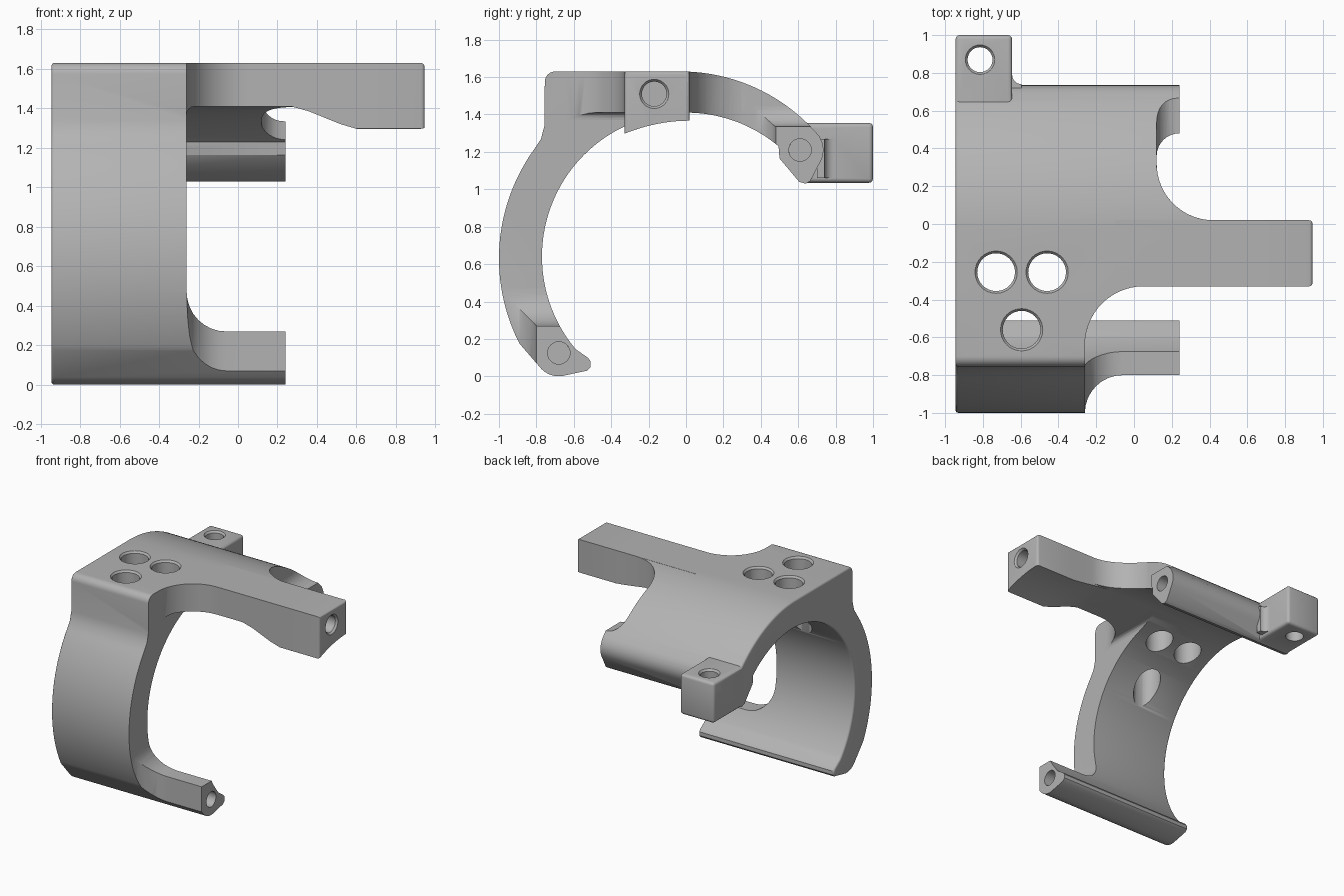
import bpy, bmesh
from math import cos, sin, radians
from mathutils import Vector

old = bpy.data.objects.get("Cube")
if old:
    bpy.data.objects.remove(old, do_unlink=True)

grey = bpy.data.materials.new("plain grey")
grey.use_nodes = True
COLOUR = (0.45, 0.45, 0.45, 1)
grey.diffuse_color = COLOUR
grey.node_tree.nodes["Principled BSDF"].inputs["Base Color"].default_value = COLOUR


def arc(u, v, r, start, end, steps=8):
    """Points on a circle from start to end, in degrees."""
    angles = [radians(start + (end - start) * i / steps) for i in range(steps + 1)]
    return [(u + r * cos(a), v + r * sin(a)) for a in angles]


def finish(name, bm):
    bmesh.ops.recalc_face_normals(bm, faces=bm.faces)
    mesh = bpy.data.meshes.new(name)
    bm.to_mesh(mesh)
    bm.free()
    mesh.materials.append(grey)
    obj = bpy.data.objects.new(name, mesh)
    bpy.context.collection.objects.link(obj)
    return obj


def loft(name, sections):
    """Skin matching closed sections and cap both ends."""
    bm = bmesh.new()
    rings = [[bm.verts.new(p) for p in s] for s in sections]
    for a, b in zip(rings, rings[1:]):
        for i in range(len(a)):
            j = (i + 1) % len(a)
            bm.faces.new((a[i], a[j], b[j], b[i]))
    bm.faces.new(rings[0])
    bm.faces.new(rings[-1])
    return finish(name, bm)


def prism(name, axis, outline, lo, hi):
    place = {"x": lambda u, v, d: (d, u, v),
             "y": lambda u, v, d: (u, d, v),
             "z": lambda u, v, d: (u, v, d)}[axis]
    return loft(name, [[place(u, v, d) for u, v in outline] for d in (lo, hi)])


def box(u0, u1, v0, v1):
    return [(u0, v0), (u1, v0), (u1, v1), (u0, v1)]


def bevel(obj, width, rule):
    """Round the edges chosen by a rule on their two ends."""
    bm = bmesh.new()
    bm.from_mesh(obj.data)
    edges = [e for e in bm.edges if rule(e.verts[0].co, e.verts[1].co)]
    bmesh.ops.bevel(bm, geom=edges, offset=width, segments=3, profile=0.5, affect="EDGES")
    bm.to_mesh(obj.data)
    bm.free()


def combine(target, other, operation):
    mod = target.modifiers.new(other.name, "BOOLEAN")
    mod.operation, mod.solver, mod.object = operation, "EXACT", other
    bpy.context.view_layer.objects.active = target
    bpy.ops.object.modifier_apply(modifier=mod.name)
    bpy.data.objects.remove(other, do_unlink=True)


# Curved bracket: side profile with a thick rail at each end
profile = arc(-.68, .13, .13, 275, 225, 5)
profile += arc(0, .63, 1, 207, 144, 40)
profile += [(-.775, 1.27), (-.757, 1.34)]
profile += arc(-.70, 1.575, .055, 180, 90, 6)
profile += arc(-.03, .66, .97, 90, 40, 32)
profile += arc(.61, 1.21, .125, 20, -30, 5)
profile += [(.665, 1.045), (.64, 1.03), (.605, 1.04), (.50, 1.165)]
profile += arc(0, .64, .77, 50, 220, 90)
profile += [(-.525, .10), (-.51, .08), (-.51, .05), (-.53, .03)]
bracket = prism("curved_bracket", "x", profile, -.945, .42)
bevel(bracket, .015, lambda a, b: a.x < -.94 and b.x < -.94)

# Openings that leave the strap, the rails and the root of the arm
window = [(.6, 1.41), (.6, .27)] + arc(-.06, .47, .2, 270, 180) + arc(-.22, 1.37, .04, 180, 90, 4)
combine(bracket, prism("front_window", "y", window, -1.3, 0), "DIFFERENCE")
corner = [(.6, -1.2), (-.26, -1.2)] + arc(.05, -.64, .31, 180, 90, 14) + [(.6, -.33)]
combine(bracket, prism("front_corner", "z", corner, 1, 1.8), "DIFFERENCE")
scallop = arc(.42, .32, .3, 270, 180, 16) + arc(.24, .36, .12, 180, 90) + [(.24, 1.2), (.6, 1.2), (.6, .02)]
combine(bracket, prism("side_scallop", "z", scallop, .8, 1.8), "DIFFERENCE")
shoulder = arc(.23, 1.445, .11, 180, 270) + [(.6, 1.335), (.6, 1.8), (.12, 1.8)]
combine(bracket, prism("upper_shoulder", "y", shoulder, .3, 1.2), "DIFFERENCE")
rail_side = [(.6, -1.2), (-.26, -1.2)] + arc(-.06, -1, .2, 180, 90) + [(.6, -.8)]
combine(bracket, prism("lower_rail_side", "z", rail_side, -.2, .6), "DIFFERENCE")
combine(bracket, prism("lower_rail_end", "x", box(-1.2, -.3, -.2, .4), .24, .6), "DIFFERENCE")

# Side arm with a deeper, hollowed end
sections = []
for x, bottom, hollow in ((-.1, 1.41, 0), (.27, 1.41, 0), (.36, 1.385, .2), (.52, 1.32, .8),
                          (.60, 1.297, 1), (.945, 1.297, 1)):
    under = [(-.33 + .35 * i / 10, bottom + hollow * .07 * (1 - (1 - i / 10) ** 2)) for i in range(11)]
    sections.append([(x, y, z) for y, z in under + [(.02, 1.63), (-.33, 1.63)]])
arm = loft("side_arm", sections)
bevel(arm, .018, lambda a, b: a.x > .94 and b.x > .94 and (a - b).length > .1)
combine(bracket, arm, "UNION")

# Rear lug
lug = prism("rear_lug", "z", box(-.945, -.645, .63, 1), 1.035, 1.355)
bevel(lug, .022, lambda a, b: a.y > .9 or b.y > .9)
combine(bracket, lug, "UNION")
fillet = [(-.66, .70)] + [(-.66, .79)] + arc(-.595, .79, .05, 180, 270, 6) + [(-.595, .70)]
combine(bracket, prism("lug_fillet", "z", fillet, 1.06, 1.27), "UNION")

# Screw holes: axis, centre, radius, range
holes = [("z", -.73, -.255, .10, .95, 1.8), ("z", -.46, -.255, .10, .95, 1.8),
         ("z", -.595, -.56, .10, .95, 1.8), ("z", -.815, .87, .066, .9, 1.5),
         ("x", -.17, 1.51, .066, .65, 1.1), ("x", -.68, .125, .06, 0, .4),
         ("x", .61, 1.21, .06, 0, .4)]
for axis, u, v, r, lo, hi in holes:
    combine(bracket, prism("hole", axis, arc(u, v, r, 0, 348.75, 31), lo, hi), "DIFFERENCE")

# Shallow flare at the rim of the open holes
rims = [("z", h[1], h[2], h[3], 1.63) for h in holes[:3]] + [("z", -.815, .87, .066, 1.355),
                                                             ("x", -.17, 1.51, .066, .945)]
for axis, u, v, r, top in rims:
    levels = [(r, top - .015), (r + .012, top), (r + .012, top + .05)]
    cone = [[(p, q, d) if axis == "z" else (d, p, q) for p, q in arc(u, v, s, 0, 348.75, 31)]
            for s, d in levels]
    combine(bracket, loft("rim", cone), "DIFFERENCE")

# Soften the sharp edges of the finished casting
soft = bracket.modifiers.new("soft_edges", "BEVEL")
soft.width, soft.segments, soft.limit_method = .015, 2, "ANGLE"
soft.angle_limit = radians(50)
soft.use_clamp_overlap = True

bpy.ops.object.select_all(action="DESELECT")
bracket.select_set(True)
bpy.context.view_layer.objects.active = bracket
bpy.ops.object.shade_smooth_by_angle(angle=radians(35))
